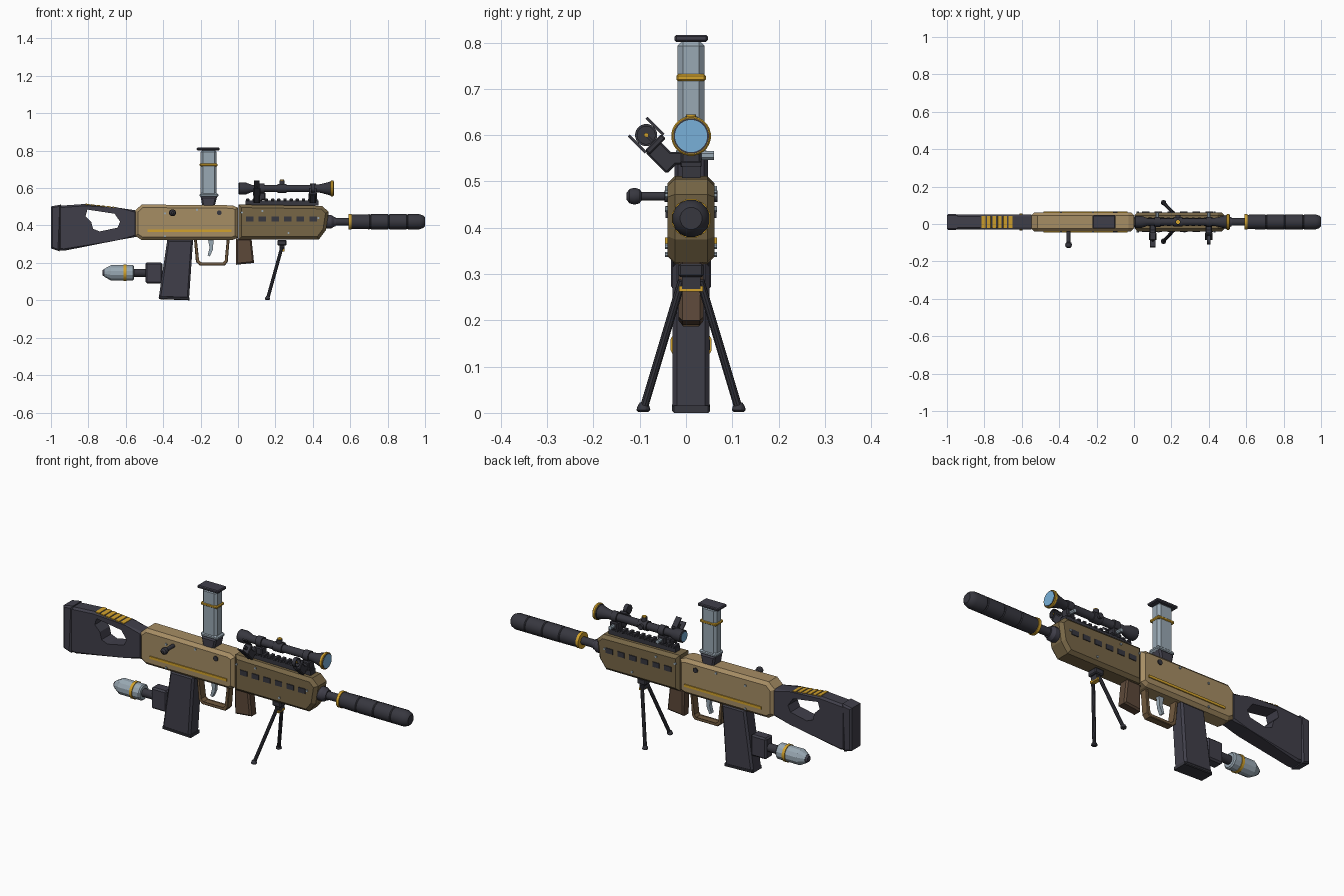
import bpy, bmesh, math
from mathutils import Vector, Matrix

if "Cube" in bpy.data.objects:
    bpy.data.objects.remove(bpy.data.objects["Cube"])

C = 0.011  # y of the long axis


def material(name, hexcode):
    srgb = [int(hexcode[i:i + 2], 16) / 255 for i in (0, 2, 4)]
    col = [((c + 0.055) / 1.055) ** 2.4 for c in srgb] + [1.0]
    m = bpy.data.materials.new(name)
    m.use_nodes = True
    m.diffuse_color = col
    m.node_tree.nodes["Principled BSDF"].inputs["Base Color"].default_value = col
    return m


TAN = material("tan", "a68d64")
OLIVE = material("olive", "776646")
DARK = material("slate", "403f4a")
BLACK = material("charcoal", "37373f")
GOLD = material("gold", "d2a22c")
SILVER = material("silver", "99a8b3")
BLUE = material("lens_blue", "78b0d8")
BROWN = material("brown", "5c4839")
BRONZE = material("bronze", "715a3f")


def finish(name, bm, mat, smooth=False):
    bmesh.ops.recalc_face_normals(bm, faces=bm.faces)
    me = bpy.data.meshes.new(name)
    bm.to_mesh(me)
    bm.free()
    me.materials.append(mat)
    if smooth:
        me.polygons.foreach_set("use_smooth", [True] * len(me.polygons))
        me.set_sharp_from_angle(angle=math.radians(32))
    ob = bpy.data.objects.new(name, me)
    bpy.context.scene.collection.objects.link(ob)
    return ob


def prism(name, mat, pts, half, chamfer=0.0, y=C):
    """Side outline in x, z, extruded across y, with chamfered rims."""
    bm = bmesh.new()
    rims = [[bm.verts.new((px, y + s * half, pz)) for px, pz in pts] for s in (-1, 1)]
    caps = [bm.faces.new(r) for r in rims]
    n = len(pts)
    for i in range(n):
        j = (i + 1) % n
        bm.faces.new((rims[0][i], rims[0][j], rims[1][j], rims[1][i]))
    if chamfer:
        edges = [e for f in caps for e in f.edges]
        bmesh.ops.bevel(bm, geom=edges, offset=chamfer, segments=1, affect="EDGES")
    return finish(name, bm, mat)


def box(name, mat, centre, size, bevel=0.0, tilt=0.0):
    """Box with optional bevel, tilted about x."""
    bm = bmesh.new()
    bmesh.ops.create_cube(bm, size=1)
    bmesh.ops.scale(bm, vec=size, verts=bm.verts)
    if bevel:
        bmesh.ops.bevel(bm, geom=bm.edges[:], offset=bevel, segments=1, affect="EDGES")
    bm.transform(Matrix.Translation(centre) @ Matrix.Rotation(tilt, 4, "X"))
    return finish(name, bm, mat)


def lathe(name, mat, start, axis, profile, n=16, smooth=True):
    """Profile of (distance, radius) pairs turned about an axis."""
    bm = bmesh.new()
    turn = Vector((0, 0, 1)).rotation_difference(Vector(axis).normalized())
    rings = []
    for d, r in profile:
        ring = []
        for i in range(n):
            a = 2 * math.pi * (i + 0.5) / n
            ring.append(bm.verts.new(Vector(start) + turn @ Vector((r * math.cos(a), r * math.sin(a), d))))
        rings.append(ring)
    for a, b in zip(rings, rings[1:]):
        for i in range(n):
            j = (i + 1) % n
            bm.faces.new((a[i], a[j], b[j], b[i]))
    bm.faces.new(rings[0])
    bm.faces.new(rings[-1])
    return finish(name, bm, mat, smooth)


def rod(name, mat, p, q, r, n=12):
    d = Vector(q) - Vector(p)
    return lathe(name, mat, p, d, [(0, r), (d.length, r)], n)


X = (1, 0, 0)

# Receiver and handguard
prism("receiver", TAN, [(-.55, .48), (-.515, .512), (-.03, .508), (0, .495), (0, .335), (-.03, .322),
                        (-.515, .322), (-.55, .345)], .051, .016)
prism("handguard", OLIVE, [(.003, .512), (.45, .505), (.485, .472), (.47, .375), (.432, .325), (.003, .325)], .051, .016)
for side, s in (("right", -1), ("left", 1)):
    y = C + s * .052
    box(f"stripe_{side}", GOLD, (-.26, y, .372), (.45, .008, .013))
    for i in range(6):
        box(f"vent_{side}_{i}", BLACK, (.062 + i * .068, y, .434), (.04, .006, .026))
    for i, (px, pz) in enumerate([(-.39, .465), (-.22, .484), (-.39, .342), (.02, .47), (.27, .36), (.43, .44), (.13, .478)]):
        rod(f"screw_{side}_{i}", SILVER, (px, C, pz), (px, C + s * .056, pz), .006, 8)
    rod(f"pivot_pin_{side}", BLACK, (-.1, C, .468), (-.1, C + s * .057, .468), .013)

# Stock with a thumb opening
stock = prism("stock", DARK, [(-.96, .505), (-.82, .515), (-.64, .495), (-.54, .48), (-.54, .34), (-.64, .322),
                              (-.93, .265), (-.96, .268)], .04, .01)
cutter = prism("stock_cutter", DARK, [(-.805, .485), (-.66, .463), (-.63, .42), (-.645, .388), (-.74, .368),
                                      (-.775, .382), (-.785, .42), (-.815, .45)], .1)
cutter.hide_render = True
cut = stock.modifiers.new("opening", "BOOLEAN")
cut.operation, cut.solver, cut.object = "DIFFERENCE", "EXACT", cutter
bpy.context.view_layer.update()
graph = bpy.context.evaluated_depsgraph_get()
stock_mesh = bpy.data.meshes.new_from_object(stock.evaluated_get(graph))
stock.modifiers.clear()
stock.data = stock_mesh
bpy.data.objects.remove(cutter)
prism("butt_pad", DARK, [(-1, .502), (-.945, .512), (-.955, .262), (-1, .278)], .043, .008)
for i in range(6):
    px = -.805 + i * .029
    top = .513 - (px + .82) * .11
    prism(f"cheek_rib_{i}", GOLD, [(px - .014, top - .012), (px - .01, top + .006), (px + .01, top + .003), (px + .014, top - .015)], .033)

# Bolt handle
rod("bolt_rod", BLACK, (-.35, -.03, .468), (-.35, -.1, .468), .01)
lathe("bolt_knob", BLACK, (-.35, -.095, .468), (0, -1, 0),
      [(0, .009), (.006, .016), (.016, .019), (.027, .016), (.034, .007)], 12)

# Upright canister on the receiver
prism("canister_socket", DARK, [(-.19, .5), (-.125, .5), (-.112, .555), (-.2, .555)], .036, .008)
box("canister_collar", SILVER, (-.155, C, .562), (.1, .066, .022), .007)
box("canister", SILVER, (-.157, C, .68), (.086, .058, .25), .012)
box("canister_band", GOLD, (-.157, C, .724), (.096, .064, .015), .004)
box("canister_cap", DARK, (-.16, C, .809), (.122, .072, .015), .004)

# Magazine with the rear capsule
prism("magazine", DARK, [(-.378, .325), (-.24, .325), (-.262, .006), (-.424, .012)], .04, .01)
prism("magazine_floor", BLACK, [(-.42, .022), (-.258, .016), (-.258, 0), (-.424, .006)], .041, .004)
box("capsule_mount", DARK, (-.45, C, .147), (.09, .06, .112), .008)
rod("capsule_neck", BLACK, (-.48, C, .147), (-.57, C, .147), .022)
lathe("capsule", SILVER, (-.555, C, .147), (-1, 0, 0), [(0, .036), (.006, .042), (.125, .042), (.16, .022)], 12, False)
lathe("capsule_tip", DARK, (-.713, C, .147), (-1, 0, 0), [(0, .022), (.012, .014)], 12, False)
rod("capsule_band", GOLD, (-.612, C, .147), (-.597, C, .147), .046)

# Trigger and guard
guard = [(-.235, .325), (-.225, .205), (-.205, .187), (-.07, .187), (-.055, .205), (-.045, .325)]
inner = [(-.06, .325), (-.068, .212), (-.078, .2), (-.197, .2), (-.211, .212), (-.22, .325)]
prism("trigger_guard", BRONZE, guard + inner, .02, .003)
prism("trigger", SILVER, [(-.16, .325), (-.13, .325), (-.135, .27), (-.15, .235), (-.162, .24), (-.152, .28)], .01)

# Fore grip
prism("fore_grip", BROWN, [(-.012, .33), (.072, .33), (.086, .2), (-.01, .19)], .027, .008)

# Bipod
box("bipod_mount", BLACK, (.235, C, .308), (.05, .056, .03), .005)
box("bipod_hinge", BLACK, (.235, C, .285), (.026, .04, .035))
box("bipod_band", GOLD, (.237, C, .268), (.022, .052, .012))
for side, s in (("right", -1), ("left", 1)):
    foot = Vector((.158, C + s * .103, .008))
    rod(f"bipod_leg_{side}", BLACK, (.235, C + s * .02, .285), foot, .009, 10)
    lathe(f"bipod_foot_{side}", BLACK, foot - Vector((0, 0, .006)), (0, 0, 1), [(0, .011), (.004, .015), (.012, .013), (.02, .008)], 10)

# Barrel and muzzle sleeve
rod("barrel", BLACK, (.45, C, .42), (.62, C, .42), .021)
lathe("barrel_collar", DARK, (.47, C, .42), X, [(0, .036), (.03, .036), (.045, .026), (.05, .026)])
rod("muzzle_ring", GOLD, (.592, C, .42), (.607, C, .42), .043)
sleeve = [(0, .039)]
for d in (.1, .2, .3):
    sleeve += [(d - .004, .041), (d, .038), (d + .004, .041)]
sleeve += [(.365, .041), (.385, .034), (.394, .024)]
lathe("muzzle_sleeve", BLACK, (.606, C, .42), X, sleeve)

# Sight rail
box("rail", BLACK, (.235, C, .52), (.39, .04, .026))
for i in range(12):
    box(f"rail_tooth_{i}", BLACK, (.053 + i * .033, C, .537), (.018, .046, .012), .002)

# Scope
Z = .598
lathe("scope_tube", BLACK, (.003, C, Z), X,
      [(0, .028), (.004, .032), (.04, .032), (.07, .02), (.41, .02), (.44, .024), (.485, .036), (.497, .038)])
lathe("scope_rim", GOLD, (.495, C, Z), X, [(0, .039), (.003, .043), (.013, .043), (.016, .04)], 24)
rod("front_lens_seat", BLACK, (.49, C, Z), (.512, C, Z), .0385, 24)
rod("front_lens", BLUE, (.49, C, Z), (.5135, C, Z), .035, 24)
rod("rear_lens", BLUE, (.002, C, Z), (.01, C, Z), .025)
rod("turret_saddle", BLACK, (.21, C, Z), (.26, C, Z), .026)
rod("top_turret", BLACK, (.235, C, Z), (.235, C, .64), .014)
rod("turret_cap", GOLD, (.235, C, .637), (.235, C, .645), .011)
rod("side_turret", BLACK, (.235, C, Z), (.235, C + .036, Z), .014)
for i, px in enumerate((.125, .4)):
    rod(f"scope_ring_{i}", BLACK, (px - .016, C, Z), (px + .016, C, Z), .027)
    box(f"scope_foot_{i}", BLACK, (px, C, .556), (.045, .044, .04), .005)
    rod(f"clamp_bolt_{i}", SILVER, (px, C + .02, .556), (px, C + .05, .556), .01, 8)

# Canted backup sights
TILT = math.radians(45)
up = Vector((0, -1, 1)).normalized()
across = Vector((0, 1, 1)).normalized()
for name, px in (("rear", .1), ("front", .4)):
    hub = Vector((px, -.086, .6))
    box(f"{name}_sight_arm", BLACK, hub - up * .058 - across * .008, (.034, .04, .065), .004, TILT)
    box(f"{name}_sight_bracket", BLACK, (px, -.02, .55), (.034, .07, .028), .004)
    box(f"{name}_sight_base", BLACK, hub - up * .028, (.04, .05, .014), .003, TILT)
    if name == "rear":
        for k, s in enumerate((-1, 1)):
            box(f"rear_sight_ear_{k}", BLACK, hub + across * s * .027, (.03, .006, .052), 0, TILT)
        box("rear_sight_post", BLACK, hub - up * .012, (.01, .014, .03), 0, TILT)
    else:
        # Open globe ring with a centre bead
        lathe("front_sight_globe", BLACK, hub - Vector((.01, 0, 0)), X,
              [(0, .024), (.02, .024), (.02, .019), (0, .019), (0, .0235)], 20)
        rod("front_sight_bead", GOLD, hub - Vector((.004, 0, 0)), hub + Vector((.004, 0, 0)), .005, 8)
        box("front_sight_post", BLACK, hub - up * .012, (.006, .005, .02), 0, TILT)
